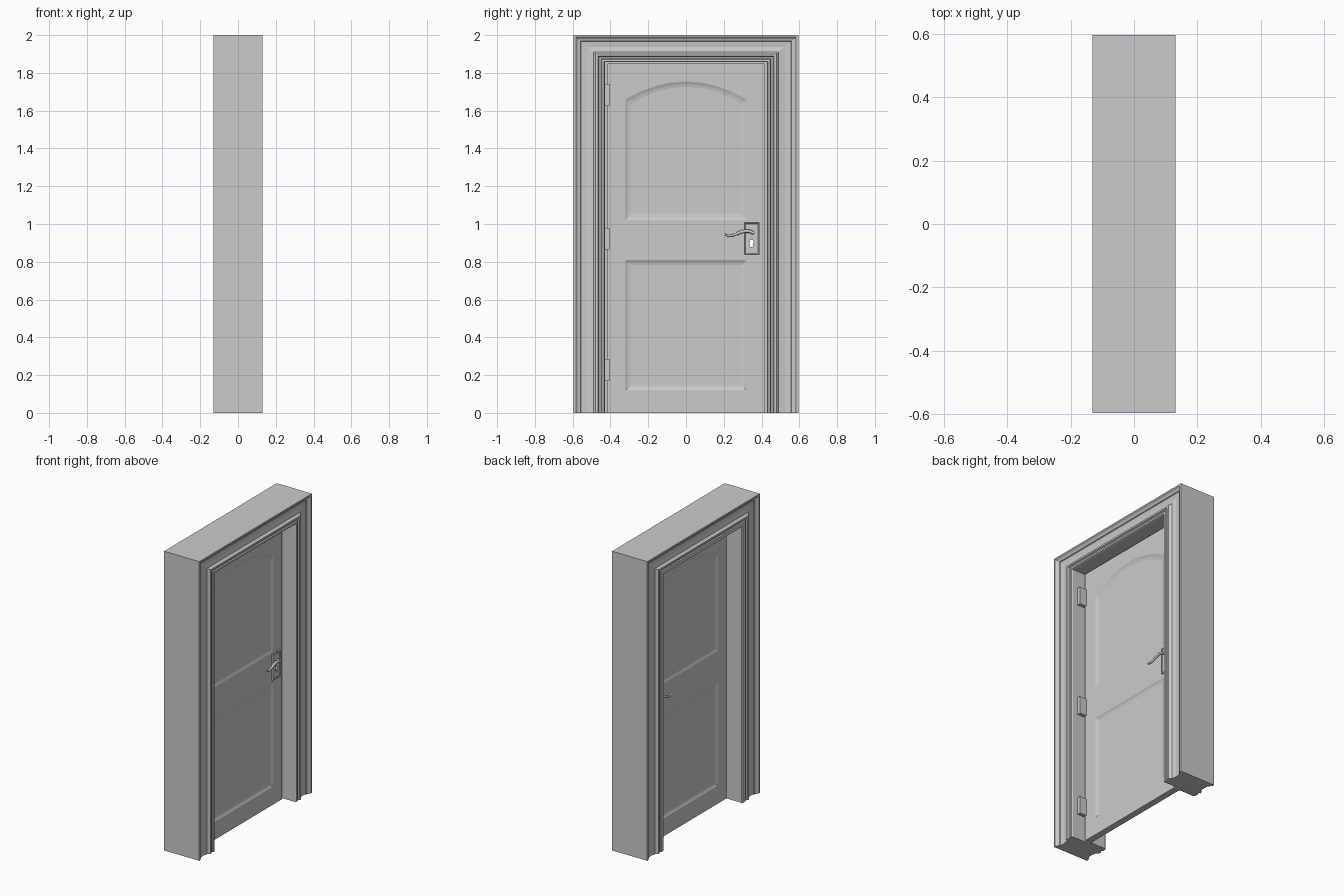
import bpy, bmesh, math

if "Cube" in bpy.data.objects:
    bpy.data.objects.remove(bpy.data.objects["Cube"])

HALF_W, TOP = 0.595, 2.0
CX, HALF_T = 0.012, 0.022      # door centre plane and half thickness


def mesh_object(name, bm):
    bmesh.ops.recalc_face_normals(bm, faces=bm.faces)
    me = bpy.data.meshes.new(name)
    bm.to_mesh(me)
    bm.free()
    ob = bpy.data.objects.new(name, me)
    bpy.context.collection.objects.link(ob)
    return ob


def loft(name, rings, closed_ends=True):
    """Skin a list of closed 3D rings, capping both ends."""
    bm = bmesh.new()
    vs = [[bm.verts.new(p) for p in ring] for ring in rings]
    n = len(vs[0])
    for a, b in zip(vs, vs[1:]):
        for i in range(n):
            j = (i + 1) % n
            bm.faces.new((a[i], a[j], b[j], b[i]))
    bm.faces.new(vs[0])
    bm.faces.new(vs[-1])
    return mesh_object(name, bm)


def layer(x, pts):
    return [(x, y, z) for y, z in pts]


def rect(y0, y1, z0, z1, inset=0.0):
    i = inset
    return [(y0 + i, z0 + i), (y1 - i, z0 + i), (y1 - i, z1 - i), (y0 + i, z1 - i)]


def arched(w, z0, shoulder, rise, n=8):
    """Panel outline with a shallow arched top."""
    pts = [(-w, z0), (w, z0)]
    for k in range(n + 1):
        t = 1 - 2 * k / n
        pts.append((w * t, shoulder + rise * (1 - t * t)))
    return pts


def cut(target, cutter):
    m = target.modifiers.new("cut", 'BOOLEAN')
    m.object = cutter
    m.solver = 'EXACT'
    cutter.hide_render = True
    cutter.hide_set(True)


# Frame: moulded casing on both faces, jamb with a door stop, swept round the opening
casing = [(0, .13), (.012, .13), (.024, .121), (.036, .117), (.04, .111), (.072, .108),
          (.104, .114), (.112, .123), (.117, .13), (.13, .13), (.135, .121),
          (.145, .121), (.149, .128), (.162, .128)]
profile = casing + [(.166, .12), (.166, CX - HALF_T), (.182, CX - HALF_T), (.182, -.12),
                    (.176, -.128)] + [(d, -x) for d, x in reversed(casing)]
frame_rings = []
for s, at_floor in ((-1, True), (-1, False), (1, False), (1, True)):
    frame_rings.append([(x, s * (HALF_W - d), 0 if at_floor else TOP - d * .86)
                        for d, x in profile])
loft("door_frame", frame_rings)

# Door leaf
door_outline = rect(-.416, .416, 0, 1.85)
door = loft("door_leaf", [layer(CX - HALF_T, door_outline), layer(CX + HALF_T, door_outline)])

# Sunken panels on both faces of the leaf
panels = {
    "upper": (arched(.322, 1.02, 1.66, .095), arched(.308, 1.036, 1.647, .093),
              arched(.293, 1.056, 1.636, .09)),
    "lower": (rect(-.322, .322, .12, .81), rect(-.308, .308, .131, .797),
              rect(-.293, .293, .142, .783)),
}
for s, side in ((1, "front"), (-1, "back")):
    for label, (outer, mid, inner) in panels.items():
        face = CX + s * HALF_T
        c = loft(f"{label}_panel_cutter_{side}",
                 [layer(face + s * .02, outer), layer(face, outer),
                  layer(face - s * .006, mid), layer(face - s * .009, inner)])
        cut(door, c)

# Keyhole passing through plates and leaf
KY, KZ = .347, .905
key_pts = [(KY - .009, KZ - .026), (KY + .009, KZ - .026)]
for k in range(11):
    a = math.radians(-60 + 30 * k)
    if k <= 10:
        key_pts.append((KY + .012 * math.cos(a), KZ + .012 * math.sin(a)))
key_pts = key_pts[:2] + key_pts[2:12]
keyhole = loft("keyhole_cutter", [layer(CX - .1, key_pts), layer(CX + .1, key_pts)])
cut(door, keyhole)

# Lock plates, spindles and wavy lever handles on both faces
lever_path = [(.358, .953, 1), (.33, .962, 1.1), (.29, .957, 1.1), (.255, .942, .9),
              (.225, .938, .8), (.206, .944, .6)]
for s, side in ((1, "front"), (-1, "back")):
    face = CX + s * HALF_T
    edge = (.306, .39, .835, 1.01)
    plate = loft(f"lock_plate_{side}",
                 [layer(face - s * .001, rect(*edge)), layer(face + s * .009, rect(*edge)),
                  layer(face + s * .009, rect(*edge, .006)),
                  layer(face + s * .006, rect(*edge, .01))])
    cut(plate, keyhole)

    bpy.ops.mesh.primitive_cylinder_add(vertices=16, radius=.011, depth=.03,
                                        location=(face + s * .016, .352, .953),
                                        rotation=(0, math.pi / 2, 0))
    bpy.context.object.name = f"handle_spindle_{side}"
    bpy.ops.object.shade_smooth_by_angle()

    cu = bpy.data.curves.new(f"lever_handle_{side}", 'CURVE')
    cu.dimensions = '3D'
    cu.bevel_depth = .008
    cu.bevel_resolution = 2
    cu.use_fill_caps = True
    cu.resolution_u = 6
    sp = cu.splines.new('BEZIER')
    sp.bezier_points.add(len(lever_path) - 1)
    for bp, (y, z, r) in zip(sp.bezier_points, lever_path):
        bp.co = (face + s * .03, y, z)
        bp.radius = r
        bp.handle_left_type = bp.handle_right_type = 'AUTO'
    bpy.context.collection.objects.link(bpy.data.objects.new(cu.name, cu))

# Hinges between jamb and leaf
for k, z in enumerate((.228, .922, 1.682)):
    pts = rect(-.43, -.406, z - .058, z + .058)
    loft(f"hinge_{k + 1}", [layer(CX + HALF_T - .004, pts), layer(.084, pts)])
